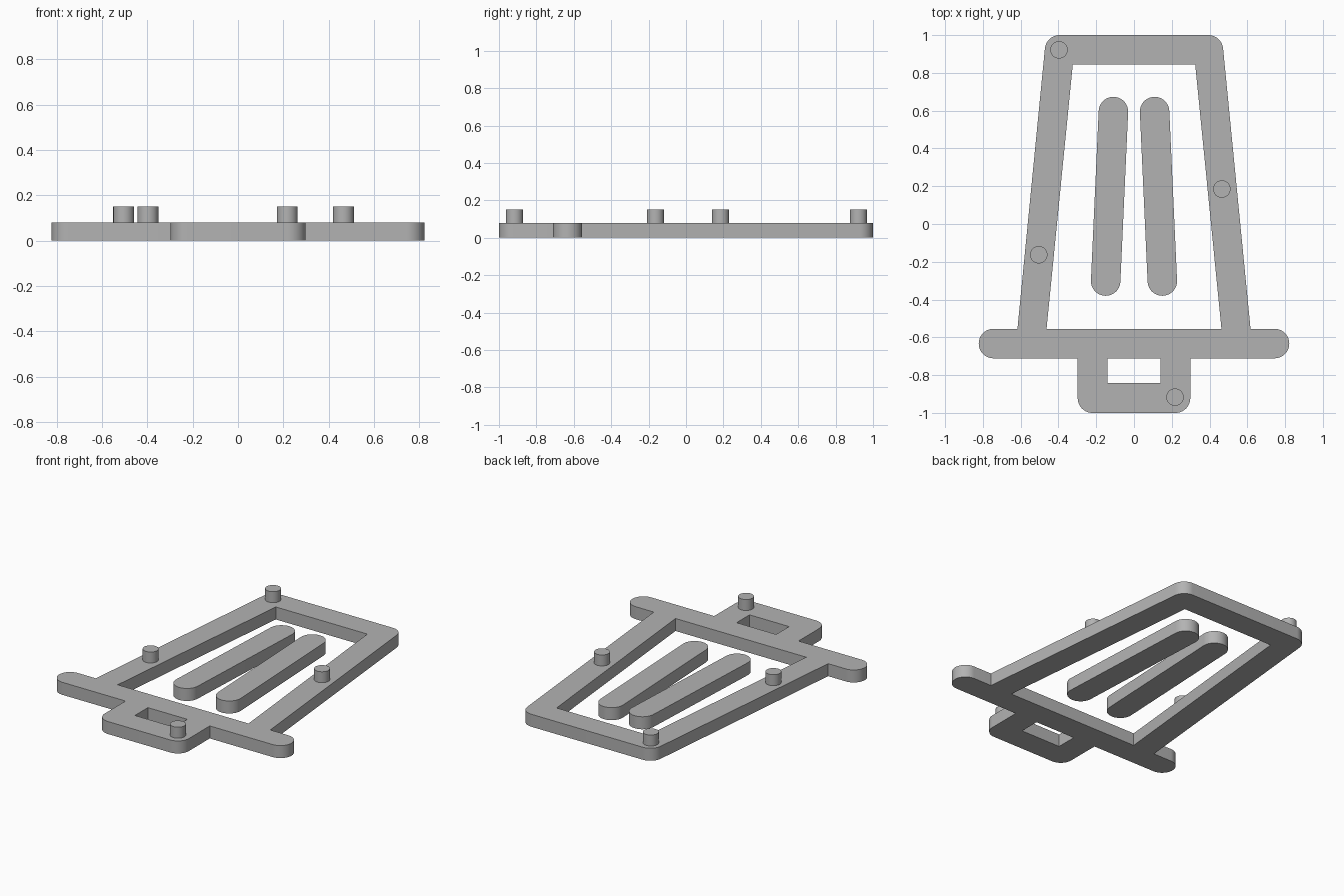
import bpy
import bmesh
from math import radians, cos, sin
from mathutils import Vector

cube = bpy.data.objects.get("Cube")
if cube:
    bpy.data.objects.remove(cube, do_unlink=True)

THICK = 0.08       # plate thickness
PEG_TOP = 0.15     # height of the peg tops
R = 0.078          # half the bar width, also the corner radius
PEG_R = 0.046

grey = bpy.data.materials.new("plain grey")
grey.use_nodes = True
colour = (0.45, 0.45, 0.45, 1)
grey.diffuse_color = colour
grey.node_tree.nodes["Principled BSDF"].inputs["Base Color"].default_value = colour


def arc(centre, start, end, radius=R, steps=16):
    """Points along an arc, angles in degrees."""
    angles = [radians(start + (end - start) * i / steps) for i in range(steps + 1)]
    return [(centre[0] + radius * cos(a), centre[1] + radius * sin(a)) for a in angles]


def mirrored(half):
    """Close a right-hand half outline with its mirror image."""
    return half + [(-x, y) for x, y in reversed(half)]


def plate(name, loops, bottom, top):
    """Extrude an outline, with any further loops as holes."""
    bm = bmesh.new()
    for loop in loops:
        verts = [bm.verts.new((x, y, bottom)) for x, y in loop]
        for i, v in enumerate(verts):
            bm.edges.new((v, verts[i - 1]))
    bmesh.ops.triangle_fill(bm, use_beauty=True, use_dissolve=False, edges=bm.edges[:])
    extruded = bmesh.ops.extrude_face_region(bm, geom=bm.faces[:], use_keep_orig=True)
    raised = [g for g in extruded["geom"] if isinstance(g, bmesh.types.BMVert)]
    bmesh.ops.translate(bm, verts=raised, vec=(0, 0, top - bottom))
    bmesh.ops.recalc_face_normals(bm, faces=bm.faces[:])
    mesh = bpy.data.meshes.new(name)
    bm.to_mesh(mesh)
    bm.free()
    mesh.materials.append(grey)
    obj = bpy.data.objects.new(name, mesh)
    bpy.context.collection.objects.link(obj)
    bpy.ops.object.select_all(action="DESELECT")
    obj.select_set(True)
    bpy.context.view_layer.objects.active = obj
    bpy.ops.object.shade_smooth_by_angle(angle=radians(30))
    return obj


# Frame: handle, wide rim bar and tapering body in one outline
outline = mirrored(
    arc((0.22, -0.922), -90, 0)
    + [(0.298, -0.711)]
    + arc((0.744, -0.633), -90, 90, steps=28)
    + [(0.617, -0.555)]
    + arc((0.394, 0.922), 5.5, 90)
)
body_opening = mirrored([(0.463, -0.555), (0.324, 0.845)])
handle_opening = mirrored([(0.14, -0.842), (0.14, -0.711)])
plate("frame", [outline, body_opening, handle_opening], 0, THICK)

# Two slanted round-ended slats inside the body
for side, name in ((1, "left_slat"), (-1, "right_slat")):
    low, high = Vector((side * 0.15, -0.302)), Vector((side * 0.109, 0.595))
    lean = side * 2.6
    slat = arc(high, lean, 180 + lean, steps=28) + arc(low, 180 + lean, 360 + lean, steps=28)
    plate(name, [slat], 0, THICK)

# Pegs standing on the frame
pegs = {
    "top_corner_peg": (-0.397, 0.922),
    "left_side_peg": (0.465, 0.185),
    "right_side_peg": (-0.504, -0.163),
    "handle_peg": (0.217, -0.917),
}
for name, centre in pegs.items():
    plate(name, [arc(centre, 0, 360, PEG_R, 40)[:-1]], THICK, PEG_TOP)
